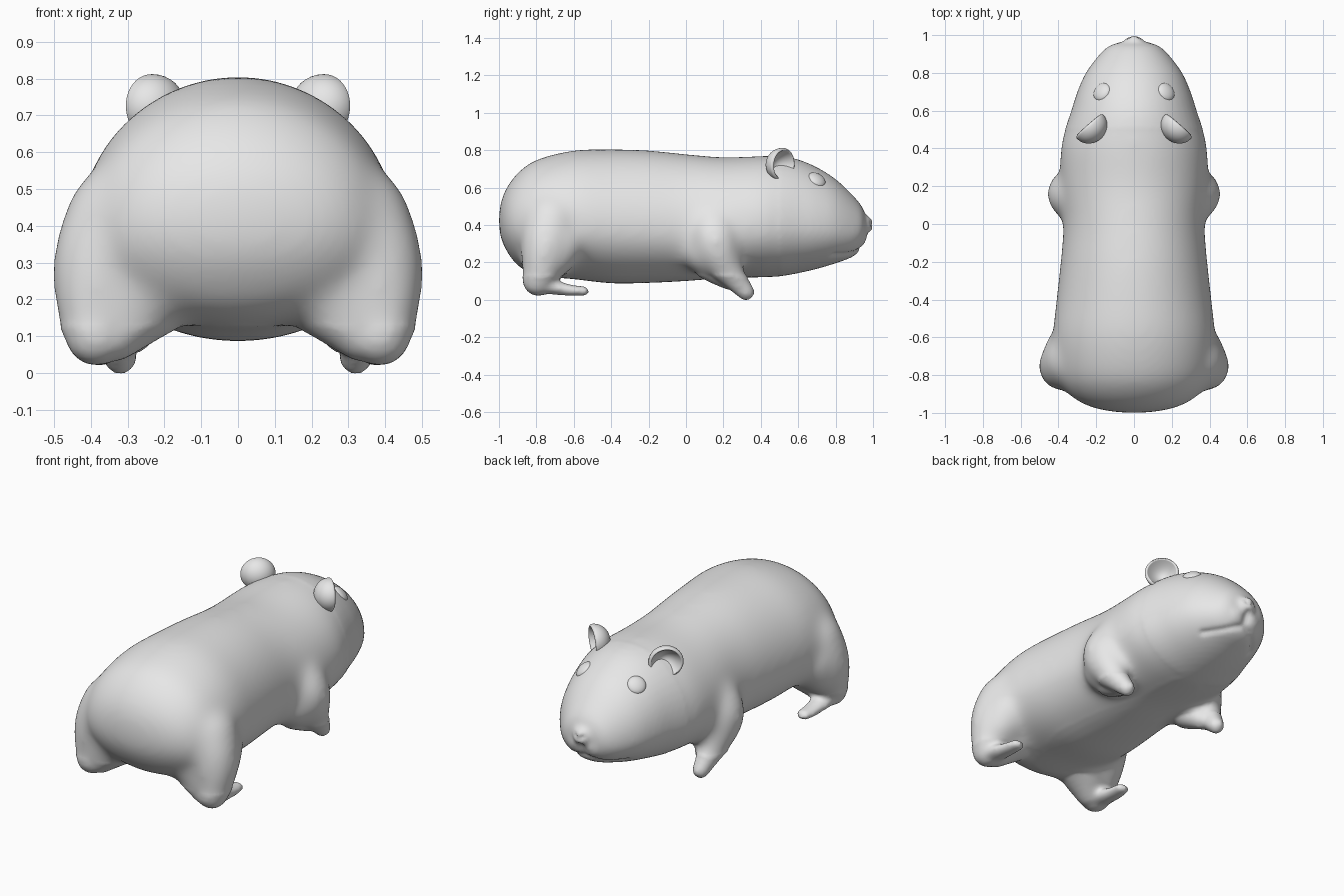
import bpy, bmesh, math
from mathutils import Vector, Matrix
from mathutils.bvhtree import BVHTree

if "Cube" in bpy.data.objects:
    bpy.data.objects.remove(bpy.data.objects["Cube"])

grey = bpy.data.materials.new("plain grey")
grey.use_nodes = True
grey.diffuse_color = (0.8, 0.8, 0.8, 1)
grey.node_tree.nodes["Principled BSDF"].inputs["Base Color"].default_value = (0.8, 0.8, 0.8, 1)


def add_object(name, mesh):
    if not mesh.materials:
        mesh.materials.append(grey)
    mesh.shade_smooth()
    ob = bpy.data.objects.new(name, mesh)
    bpy.context.collection.objects.link(ob)
    return ob


def mesh_from(name, bm):
    mesh = bpy.data.meshes.new(name)
    bm.to_mesh(mesh)
    bm.free()
    return mesh


def bake(ob):
    """Return the modified mesh and remove the working object."""
    graph = bpy.context.evaluated_depsgraph_get()
    mesh = bpy.data.meshes.new_from_object(ob.evaluated_get(graph))
    bpy.data.objects.remove(ob)
    return mesh


def curve_points(points, steps):
    """Smooth path through points of any dimension."""
    pts = [Vector(p) for p in points]
    out = []
    for i in range(len(pts) - 1):
        a, b, c, d = pts[max(i - 1, 0)], pts[i], pts[i + 1], pts[min(i + 2, len(pts) - 1)]
        for s in range(steps):
            t = s / steps
            out.append(0.5 * (2 * b + (c - a) * t + (2 * a - 5 * b + 4 * c - d) * t ** 2
                              + (3 * b - a - 3 * c + d) * t ** 3))
    return out + [pts[-1]]


def add_ball(bm, centre, r, squash=(1, 1, 1)):
    m = Matrix.Translation(centre) @ Matrix.Diagonal((*squash, 1))
    bmesh.ops.create_uvsphere(bm, u_segments=16, v_segments=10, radius=r, matrix=m)


# Torso and head sections: y, half width, top, bottom
sections = [
    (-1.004, 0, .42, .42), (-.992, .14, .52, .33), (-.96, .26, .6, .26), (-.9, .35, .68, .18),
    (-.8, .41, .75, .13), (-.6, .43, .8, .11), (-.4, .412, .806, .088), (-.2, .39, .8, .09),
    (0, .375, .78, .1), (.2, .39, .763, .115), (.4, .39, .77, .12), (.5, .365, .768, .125),
    (.6, .332, .75, .142), (.7, .3, .708, .165), (.8, .255, .645, .195), (.9, .18, .55, .235),
    (.95, .115, .48, .3), (.972, 0, .39, .39)]
# Limbs as chains: x, y, z, radius
thigh = [(.31, -.72, .41, .165), (.365, -.745, .31, .142), (.385, -.765, .2, .118),
         (.385, -.79, .105, .086)]
haunch = [(.35, -.66, .31, .125), (.36, -.7, .24, .12)]
inner_thigh = [(.2, -.73, .27, .15), (.26, -.75, .22, .135), (.34, -.78, .115, .085)]
hind_foot = [(.38, -.805, .085, .064), (.38, -.72, .068, .05), (.38, -.63, .052, .04),
             (.375, -.55, .046, .034)]
shoulder = [(.29, .15, .4, .13), (.33, .155, .32, .135), (.34, .19, .22, .105),
            (.33, .265, .11, .065), (.32, .32, .042, .047)]
upper_arm = [(.29, .1, .26, .125), (.27, .14, .19, .095), (.285, .23, .11, .058)]

bm = bmesh.new()
sides = 48
rings = []
for y, w, top, bot in curve_points(sections, 4):
    mid = bot + .42 * (top - bot)
    ring = []
    for k in range(sides):
        a = math.tau * k / sides
        h = (top - mid) if math.sin(a) > 0 else (mid - bot)
        ring.append(bm.verts.new((w * math.cos(a), y, mid + h * math.sin(a))))
    rings.append(ring)
for r0, r1 in zip(rings, rings[1:]):
    for k in range(sides):
        n = (k + 1) % sides
        bm.faces.new((r0[k], r0[n], r1[n], r1[k]))
bmesh.ops.remove_doubles(bm, verts=bm.verts[:], dist=.0005)
bmesh.ops.recalc_face_normals(bm, faces=bm.faces[:])

# Legs and muzzle pads, mirrored
for side in (1, -1):
    for chain in (thigh, haunch, inner_thigh, hind_foot, shoulder, upper_arm):
        squash = (1.3, 1, .8) if chain is hind_foot else (1, 1, 1)
        for x, y, z, r in curve_points(chain, 4):
            add_ball(bm, (side * x, y, z), r, squash)
    add_ball(bm, (side * .05, .89, .345), .08)
add_ball(bm, (0, .958, .4), .052, (1, .9, 1))

# Blend everything into one skin
source = add_object("body_source", mesh_from("body_source", bm))
remesh = source.modifiers.new("skin", 'REMESH')
remesh.mode = 'VOXEL'
remesh.voxel_size = .014
smooth = source.modifiers.new("soften", 'SMOOTH')
smooth.factor = .5
smooth.iterations = 9
blended = add_object("blended", bake(source))

# Soften the hips and shoulders further, keeping feet and face crisp
soft = blended.vertex_groups.new(name="soft")
soft.add([v.index for v in blended.data.vertices if v.co.z > .13 and v.co.y < .5], 1, 'REPLACE')
smooth = blended.modifiers.new("soften", 'SMOOTH')
smooth.factor = .5
smooth.iterations = 80
smooth.vertex_group = "soft"
skin = bake(blended)

# Mouth crease and nostrils pressed into the skin
tree = BVHTree.FromPolygons([v.co for v in skin.vertices], [p.vertices[:] for p in skin.polygons])
dents = []
for side in (1, -1):
    mouth = [(0, .98, .345), (0, .95, .285), (side * .07, .92, .25), (side * .18, .8, .225)]
    for p in curve_points(mouth, 8):
        dents.append((tree.find_nearest(p)[0], .018, .011))
    for p in ((side * .018, 1, .4), (side * .026, .995, .41)):
        dents.append((tree.find_nearest(p)[0], .014, .012))
moves = []
for v in skin.vertices:
    if v.co.y > .7 and v.co.z < .48:
        push = max(depth * math.exp(-((v.co - p).length / width) ** 2) for p, width, depth in dents)
        moves.append((v.index, v.co - v.normal * push))
for i, co in moves:
    skin.vertices[i].co = co
add_object("body", skin)


def facing(normal, centre):
    """Place local z along normal, with local y kept upright."""
    n = Vector(normal).normalized()
    right = Vector((0, 0, 1)).cross(n).normalized()
    up = n.cross(right)
    m = Matrix((right, up, n)).transposed().to_4x4()
    return Matrix.Translation(centre) @ m


for side, label in ((1, "left"), (-1, "right")):
    # Cupped ear with a rounded rim, opening forward and outward
    bm = bmesh.new()
    bmesh.ops.create_uvsphere(bm, u_segments=40, v_segments=32, radius=1)
    for v in bm.verts:
        if v.co.z > 0:
            hollow = max(0, 1 - (v.co.xy.length / .88) ** 2)
            v.co.z = .3 * v.co.z - .95 * hollow
    bmesh.ops.scale(bm, vec=(.094, .09, .085), verts=bm.verts[:])
    bmesh.ops.transform(bm, matrix=facing((side * .66, .75, -.06), (side * .232, .515, .722)),
                        verts=bm.verts[:])
    add_object(label + "_ear", mesh_from(label + "_ear", bm))

    # Eye bead sitting on the head
    bm = bmesh.new()
    bmesh.ops.create_uvsphere(bm, u_segments=32, v_segments=16, radius=.052)
    bmesh.ops.scale(bm, vec=(1, 1, .5), verts=bm.verts[:])
    hit, normal, _, _ = tree.find_nearest(Vector((side * .165, .695, .635)))
    bmesh.ops.transform(bm, matrix=facing(normal, hit - normal * .01), verts=bm.verts[:])
    add_object(label + "_eye", mesh_from(label + "_eye", bm))
